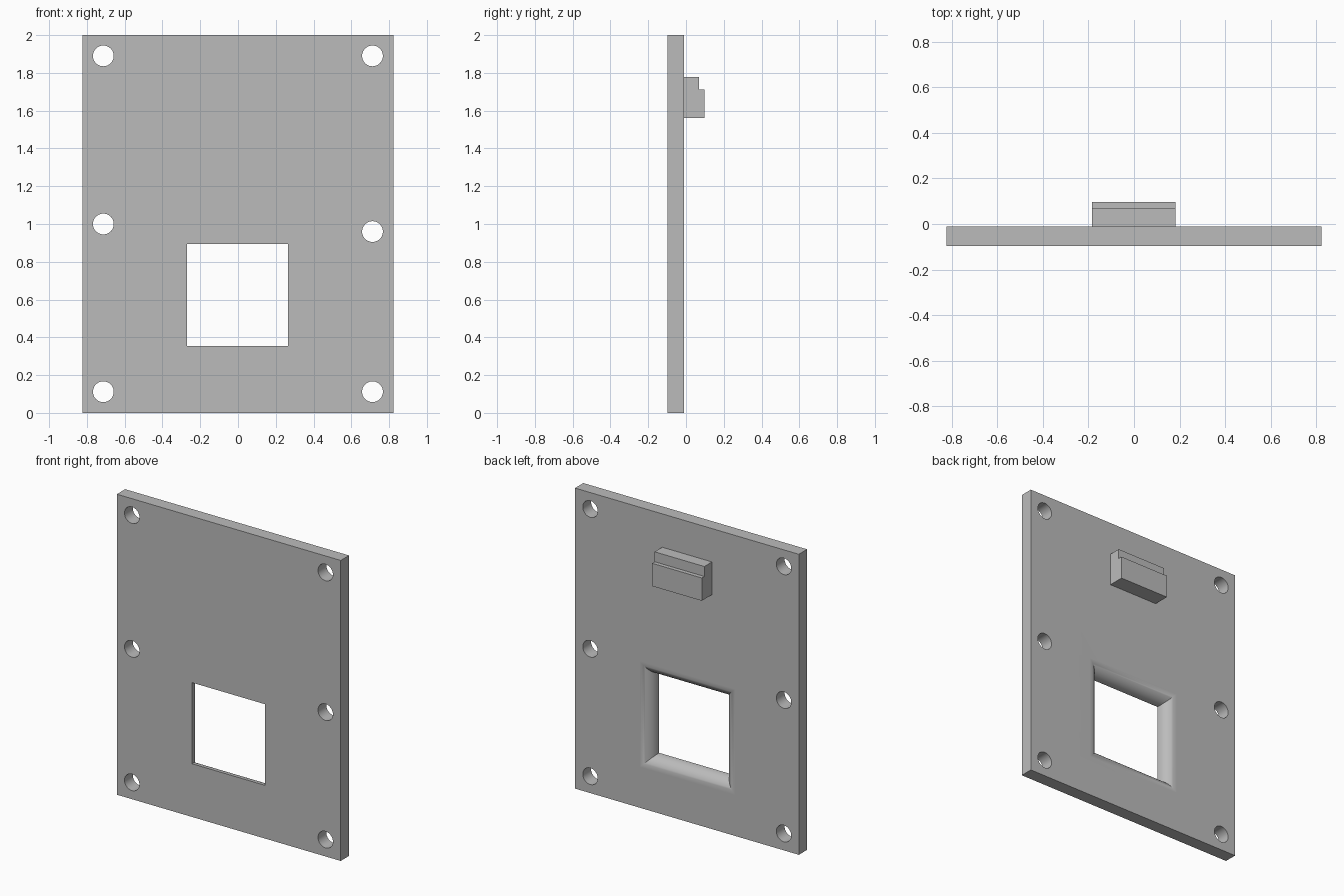
import bpy, bmesh, math

cube = bpy.data.objects.get("Cube")
if cube:
    bpy.data.objects.remove(cube, do_unlink=True)

HALF_W, HEIGHT = 0.824, 2.0
FRONT, BACK = -0.097, -0.01
RADIUS = 0.055          # bolt holes
FILLET = 0.083          # rounded rim of the window

grey = bpy.data.materials.new("plain grey")
grey.use_nodes = True
colour = (0.5, 0.5, 0.5, 1)
grey.diffuse_color = colour
grey.node_tree.nodes["Principled BSDF"].inputs["Base Color"].default_value = colour


def loft(name, rings):
    """Closed solid through rings of equal point count."""
    bm = bmesh.new()
    loops = [[bm.verts.new(p) for p in ring] for ring in rings]
    n = len(loops[0])
    for a, b in zip(loops, loops[1:]):
        for i in range(n):
            j = (i + 1) % n
            bm.faces.new((a[i], a[j], b[j], b[i]))
    bm.faces.new(loops[0][::-1])
    bm.faces.new(loops[-1])
    bmesh.ops.recalc_face_normals(bm, faces=bm.faces)
    mesh = bpy.data.meshes.new(name)
    bm.to_mesh(mesh)
    bm.free()
    obj = bpy.data.objects.new(name, mesh)
    bpy.context.collection.objects.link(obj)
    mesh.materials.append(grey)
    return obj


def rect(x0, x1, z0, z1, y, grow=0.0):
    x0, x1, z0, z1 = x0 - grow, x1 + grow, z0 - grow, z1 + grow
    return [(x0, y, z0), (x1, y, z0), (x1, y, z1), (x0, y, z1)]


def circle(x, z, y, sides=40):
    return [(x + RADIUS * math.cos(math.tau * i / sides), y,
             z + RADIUS * math.sin(math.tau * i / sides)) for i in range(sides)]


def cut(target, cutter):
    cutter.hide_render = True
    mod = target.modifiers.new("cut", "BOOLEAN")
    mod.operation, mod.solver, mod.object = "DIFFERENCE", "EXACT", cutter
    bpy.context.view_layer.objects.active = target
    bpy.ops.object.modifier_apply(modifier=mod.name)
    bpy.data.objects.remove(cutter, do_unlink=True)


# Flat plate
plate = loft("plate", [rect(-HALF_W, HALF_W, 0, HEIGHT, y) for y in (FRONT, BACK)])

# Bolt holes, the middle pair at slightly different heights
for x, z in [(-0.713, 0.112), (-0.713, 1.0), (-0.713, 1.89),
             (0.712, 0.112), (0.712, 0.96), (0.712, 1.89)]:
    cut(plate, loft("hole_cutter", [circle(x, z, FRONT - 0.1), circle(x, z, BACK + 0.1)]))

# Square window flaring out to the back with a rounded rim
window = (-0.271, 0.265, 0.354, 0.894)
rings = [rect(*window, FRONT - 0.1)]
STEPS = 14
for i in range(STEPS + 1):
    t = math.pi / 2 * i / STEPS
    rings.append(rect(*window, BACK - FILLET * (1 - math.sin(t)), FILLET * (1 - math.cos(t))))
rings.append(rect(*window, BACK + 0.1, FILLET))
cut(plate, loft("window_cutter", rings))

bpy.ops.object.select_all(action="DESELECT")
plate.select_set(True)
bpy.context.view_layer.objects.active = plate
bpy.ops.object.shade_smooth_by_angle(angle=math.radians(30))
weighted = plate.modifiers.new("flat face normals", "WEIGHTED_NORMAL")
weighted.keep_sharp = True

# Stepped block on the back
profile = [(BACK, 1.56), (0.097, 1.56), (0.097, 1.712), (0.07, 1.712), (0.07, 1.778), (BACK, 1.778)]
loft("stepped_block", [[(x, y, z) for y, z in profile] for x in (-0.184, 0.182)])
